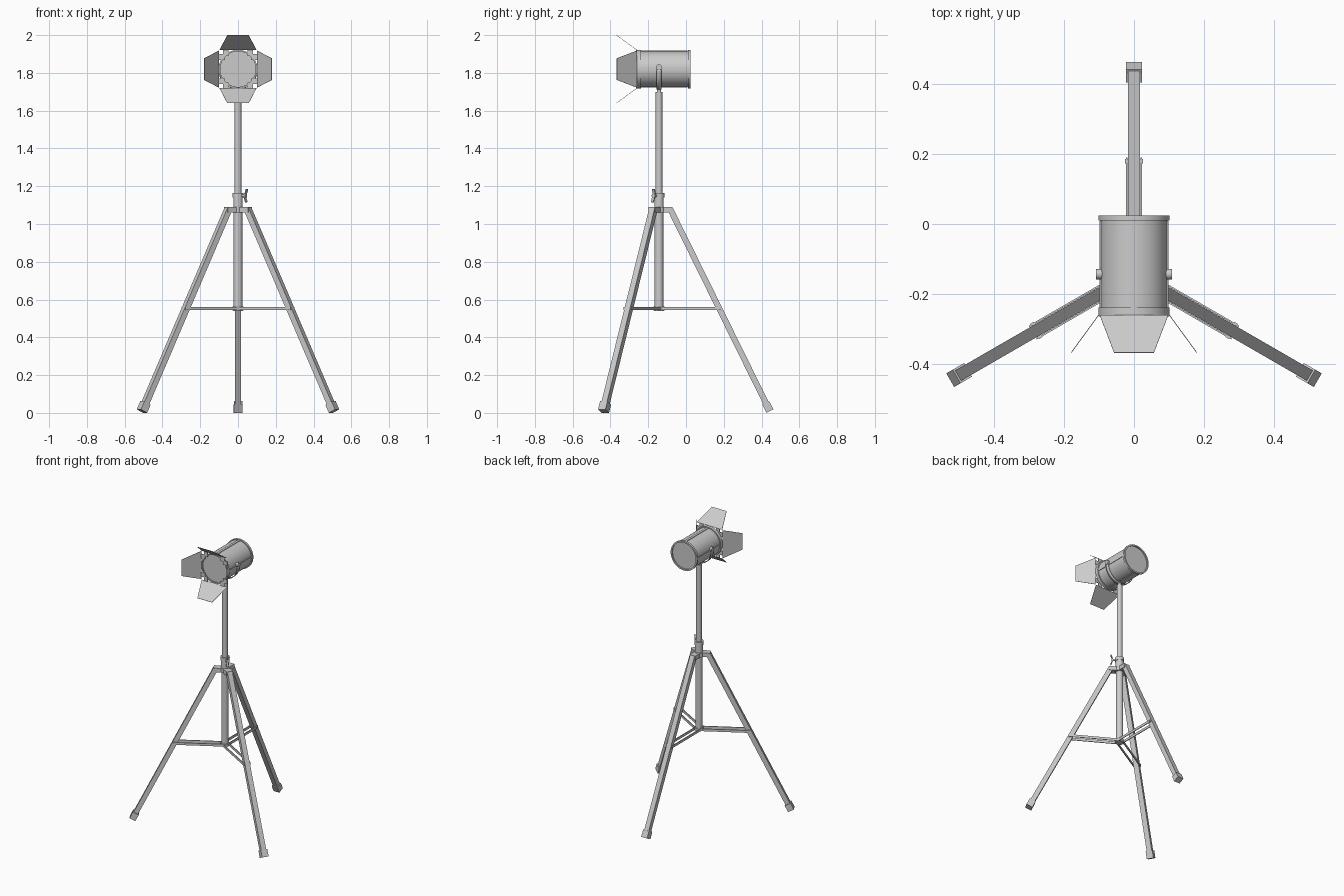
import bpy, bmesh, math
from mathutils import Matrix, Vector

if "Cube" in bpy.data.objects:
    bpy.data.objects.remove(bpy.data.objects["Cube"])

CY = -0.143                 # tripod axis in y
LZ, YF, YB = 1.82, -0.26, 0.024   # lamp axis height, front and back
AXIS = Matrix.Translation((0, CY, 0))


def finish(name, bm, smooth=False):
    bmesh.ops.recalc_face_normals(bm, faces=bm.faces)
    me = bpy.data.meshes.new(name)
    bm.to_mesh(me)
    bm.free()
    ob = bpy.data.objects.new(name, me)
    bpy.context.collection.objects.link(ob)
    if smooth:
        bpy.context.view_layer.objects.active = ob
        ob.select_set(True)
        bpy.ops.object.shade_smooth_by_angle(angle=math.radians(35))
        ob.select_set(False)
    return ob


def box(name, size, mat):
    bm = bmesh.new()
    bmesh.ops.create_cube(bm, size=1, matrix=mat @ Matrix.Diagonal((*size, 1)))
    return finish(name, bm)


def beam(name, a, b, width, depth, mat):
    """Box from a to b; width along local y."""
    a, b = Vector(a), Vector(b)
    z = (b - a).normalized()
    y = Vector((0, 1, 0))
    x = y.cross(z).normalized()
    rot = Matrix((x, y, z)).transposed().to_4x4()
    return box(name, (depth, width, (b - a).length), mat @ Matrix.Translation((a + b) / 2) @ rot)


def lathe(name, profile, mat, steps=40):
    """Spin (radius, height) points about local z."""
    bm = bmesh.new()
    vs = [bm.verts.new((r, 0, h)) for r, h in profile]
    es = [bm.edges.new(p) for p in zip(vs, vs[1:])]
    bmesh.ops.spin(bm, geom=vs + es, cent=(0, 0, 0), axis=(0, 0, 1),
                   angle=2 * math.pi, steps=steps, use_duplicate=False)
    bmesh.ops.remove_doubles(bm, verts=bm.verts, dist=1e-5)
    bm.transform(mat)
    return finish(name, bm, True)


# centre column: outer tube, clamp collar, inner tube
lathe("lower_tube", [(0, 0.54), (0.023, 0.54), (0.023, 1.14), (0, 1.14)], AXIS, 24)
lathe("clamp_collar", [(0, 1.09), (0.025, 1.09), (0.025, 1.14), (0.029, 1.14),
                       (0.029, 1.165), (0, 1.165)], AXIS, 24)
lathe("upper_tube", [(0, 1.15), (0.018, 1.15), (0.018, 1.70), (0.011, 1.70),
                     (0.011, 1.72), (0, 1.72)], AXIS, 24)
lathe("top_hub", [(0, 1.06), (0.032, 1.06), (0.032, 1.09), (0, 1.09)], AXIS, 24)
lathe("brace_hub", [(0, 0.543), (0.028, 0.543), (0.028, 0.562), (0, 0.562)], AXIS, 24)

# legs, feet, hub arms and paired braces, in a radial frame
top, foot = Vector((0.06, 0, 1.078)), Vector((0.587, 0, 0.0095))
d = (foot - top).normalized()
for label, ang in (("back", 90), ("right", -30), ("left", 210)):
    m = AXIS @ Matrix.Rotation(math.radians(ang), 4, 'Z')
    beam(label + "_leg", top, foot - d * 0.01, 0.034, 0.031, m)
    beam(label + "_foot", foot - d * 0.048, foot, 0.045, 0.042, m)
    box(label + "_hub_arm", (0.065, 0.044, 0.028), m @ Matrix.Translation((0.04, 0, 1.075)))
    for s in (-1, 1):
        box(f"{label}_brace", (0.325, 0.005, 0.017),
            m @ Matrix.Translation((0.171, s * 0.0205, 0.552)))
    beam(label + "_brace_pin", (0.322, 0, 0.546), (0.322, 0, 0.558), 0.05, 0.012, m)

# wing screw on the clamp
m = AXIS @ Matrix.Rotation(math.radians(-35), 4, 'Z')
lathe("clamp_screw", [(0, 0.02), (0.007, 0.02), (0.007, 0.042), (0.011, 0.042), (0.011, 0.052), (0, 0.052)],
      m @ Matrix.Translation((0, 0, 1.15)) @ Matrix.Rotation(math.pi / 2, 4, 'Y'), 16)
for s in (-1, 1):
    beam("clamp_wing", (0.046, s * 0.003, 1.15 + s * 0.006), (0.056, s * 0.003, 1.15 + s * 0.034),
         0.016, 0.006, m)

# lamp housing: one closed profile with rims and recessed ends
lamp = Matrix.Translation((0, 0, LZ)) @ Matrix.Rotation(-math.pi / 2, 4, 'X')
lathe("lamp_housing", [(0, YF + 0.02), (0.094, YF + 0.02), (0.094, YF), (0.102, YF), (0.102, YF + 0.022),
                       (0.095, YF + 0.022), (0.095, YB - 0.014), (0.102, YB - 0.014),
                       (0.102, YB), (0.092, YB), (0.092, YB - 0.008), (0, YB - 0.008)], lamp, 48)
lathe("lens", [(0, YF + 0.008), (0.0945, YF + 0.008), (0.0945, YF + 0.014), (0, YF + 0.014)], lamp, 48)

# ribs and barn doors, repeated around the lamp axis
for i, side in enumerate(("top", "right", "bottom", "left")):
    m = Matrix.Translation((0, 0, LZ)) @ Matrix.Rotation(i * math.pi / 2, 4, 'Y')
    box(side + "_rib", (0.016, YB - YF - 0.03, 0.004),
        m @ Matrix.Translation((0, (YF + YB) / 2, 0.096)))
    bm = bmesh.new()
    pts = [(-0.098, YF, 0.101), (0.098, YF, 0.101),
           (0.057, -0.367, 0.179), (-0.057, -0.367, 0.179)]
    bm.faces.new([bm.verts.new(p) for p in pts])
    bm.transform(m)
    door = finish(side + "_barn_door", bm)
    sol = door.modifiers.new("thickness", 'SOLIDIFY')
    sol.thickness, sol.offset = 0.002, 0
    for s in (-1, 1):
        box(side + "_door_hinge", (0.03, 0.005, 0.032),
            m @ Matrix.Translation((s * 0.064, YF - 0.002, 0.086)))

# yoke: curved strap under the lamp with rounded-off pivots
bm = bmesh.new()
n, w = 28, 0.0125
rows = []
for k in range(n + 1):
    a = math.pi + math.pi * k / n
    c, s = 0.103 * math.cos(a), 0.106 * math.sin(a)
    rows.append([bm.verts.new((c, CY + t, LZ + s)) for t in (-w, w)])
for p, q in zip(rows, rows[1:]):
    bm.faces.new((p[0], p[1], q[1], q[0]))
yoke = finish("yoke", bm, True)
sol = yoke.modifiers.new("thickness", 'SOLIDIFY')
sol.thickness, sol.offset = 0.004, 0
for s in (-1, 1):
    lathe("yoke_pivot", [(0, 0.09), (0.015, 0.09), (0.015, 0.108), (0, 0.108)],
          Matrix.Translation((0, CY, LZ + 0.01)) @ Matrix.Rotation(s * math.pi / 2, 4, 'Y'), 20)
